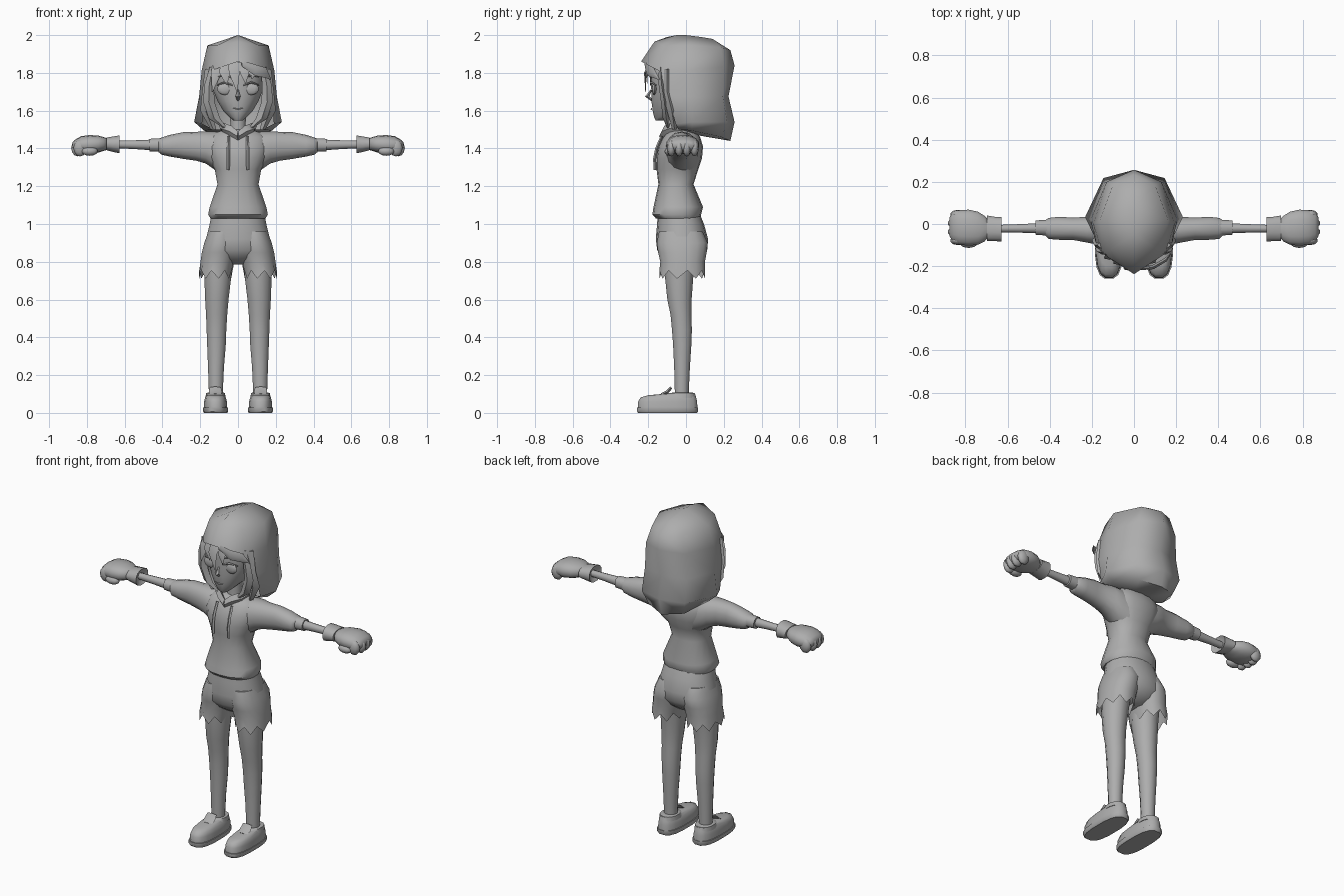
import bpy, bmesh, math
from mathutils import Vector

grey = bpy.data.materials.new("plain_grey")
grey.diffuse_color = (0.42, 0.42, 0.42, 1)


def finish(name, bm, mirror=False, angle=50):
    bmesh.ops.remove_doubles(bm, verts=bm.verts, dist=0.0005)
    bmesh.ops.recalc_face_normals(bm, faces=bm.faces)
    me = bpy.data.meshes.new(name)
    bm.to_mesh(me)
    bm.free()
    me.materials.append(grey)
    for p in me.polygons:
        p.use_smooth = True
    me.set_sharp_from_angle(angle=math.radians(angle))
    ob = bpy.data.objects.new(name, me)
    bpy.context.collection.objects.link(ob)
    if mirror:
        m = ob.modifiers.new("mirror", 'MIRROR')
        m.merge_threshold = 0.0005
    return ob


def skin(bm, loops, caps):
    n = len(loops[0])
    for a, b in zip(loops, loops[1:]):
        for i in range(n):
            j = (i + 1) % n
            bm.faces.new((a[i], a[j], b[j], b[i]))
    if caps[0]:
        bm.faces.new(loops[0])
    if caps[1]:
        bm.faces.new(loops[-1])


def loft(name, rings, axis='z', n=14, p=2.0, mirror=False, caps=(1, 1), jag=0, angle=50):
    """Rings are (position on axis, u0, u1, v0, v1): u,v = x,y on z or y,z on x."""
    bm = bmesh.new()
    loops = []
    for k, (t, u0, u1, v0, v1) in enumerate(rings):
        loop = []
        for i in range(n):
            a = 2 * math.pi * (i + 0.5) / n
            c, s = math.cos(a), math.sin(a)
            u = (u0 + u1) / 2 + (u1 - u0) / 2 * math.copysign(abs(c) ** (2 / p), c)
            v = (v0 + v1) / 2 + (v1 - v0) / 2 * math.copysign(abs(s) ** (2 / p), s)
            w = t + (jag * (-1) ** i if k == len(rings) - 1 else 0)
            loop.append(bm.verts.new((u, v, w) if axis == 'z' else (w, u, v)))
        loops.append(loop)
    skin(bm, loops, caps)
    return finish(name, bm, mirror, angle)


def blade(name, path, widths, thick, mirror=False, side=(1, 0, 0)):
    """Flat tapering strand with a diamond section."""
    bm = bmesh.new()
    s, loops = Vector(side), []
    for i, (q, w) in enumerate(zip(path, widths)):
        d = Vector(path[min(i + 1, len(path) - 1)]) - Vector(path[max(i - 1, 0)])
        nrm = d.cross(s).normalized() * thick * max(0.15, w / max(widths))
        q, h = Vector(q), s * w / 2
        loops.append([bm.verts.new(v) for v in (q - h, q + nrm, q + h, q - nrm)])
    skin(bm, loops, (1, 1))
    return finish(name, bm, mirror)


def ball(name, centre, size, mirror=False, seg=12):
    bm = bmesh.new()
    bmesh.ops.create_uvsphere(bm, u_segments=seg, v_segments=seg // 2 + 1, radius=1)
    for v in bm.verts:
        v.co = Vector([c + a * b for c, a, b in zip(centre, v.co, size)])
    return finish(name, bm, mirror)


# Long hair shell: half grid from back centre to front edge, mirrored
hair_rows = [
    [(0, .14, 1.98), (0, .08, 1.99), (0, 0, 2.0), (0, -.05, 2.0), (0, -.10, 1.99)],
    [(0, .235, 1.92), (.10, .185, 1.935), (.162, .02, 1.945), (.11, -.12, 1.945), (0, -.167, 1.965)],
    [(0, .257, 1.84), (.13, .20, 1.83), (.192, 0, 1.815), (.15, -.14, 1.81), (0, -.238, 1.86)],
    [(0, .225, 1.675), (.14, .195, 1.675), (.206, .02, 1.675), (.18, -.095, 1.675)],
    [(0, .257, 1.54), (.145, .218, 1.54), (.232, .033, 1.54), (.19, -.055, 1.53)],
    [(0, .235, 1.44), (.12, .19, 1.46), (.18, .03, 1.495), (.13, -.04, 1.50)],
    [(0, .07, 1.47), (.04, .06, 1.47), (.06, .02, 1.48), (.06, -.03, 1.50)],
]
bm = bmesh.new()
grid = [[bm.verts.new(c) for c in row] for row in hair_rows]
for a, b in zip(grid, grid[1:]):
    for i in range(min(len(a), len(b)) - 1):
        bm.faces.new((a[i], a[i + 1], b[i + 1], b[i]))
finish("hair_shell", bm, True, 60)

# Head and neck
loft("head", [(1.548, -.025, .025, -.16, -.10), (1.565, -.045, .045, -.17, -.05),
              (1.60, -.08, .08, -.178, .02), (1.65, -.11, .11, -.185, .07),
              (1.70, -.13, .13, -.186, .10), (1.76, -.14, .14, -.188, .12),
              (1.83, -.14, .14, -.185, .12), (1.90, -.10, .10, -.13, .08)], n=16, p=2.2)
loft("neck", [(1.42, -.05, .05, -.08, .02), (1.50, -.042, .042, -.075, .01),
              (1.61, -.045, .045, -.08, .02)], n=10)

# Facial features
blade("nose", [(0, -.184, 1.71), (0, -.205, 1.675), (0, -.18, 1.655)], [.008, .026, .012], .012)
ball("eye", (.07, -.168, 1.715), (.04, .012, .032), True)
blade("eyelid", [(.03, -.188, 1.735), (.07, -.184, 1.75), (.112, -.158, 1.735)],
      [.008, .012, .006], .005, True, (0, 0, 1))
blade("eyebrow", [(.035, -.189, 1.775), (.075, -.181, 1.787), (.11, -.162, 1.778)],
      [.005, .009, .003], .004, True, (0, 0, 1))
blade("mouth", [(-.025, -.18, 1.612), (0, -.184, 1.608), (.025, -.18, 1.612)],
      [.004, .008, .004], .004, False, (0, 0, 1))

# Fringe strands
for i, (x, w, tx, tz) in enumerate([(-.115, .07, -.135, 1.70), (-.07, .07, -.06, 1.735),
                                    (-.02, .07, -.005, 1.70), (.035, .06, .04, 1.745),
                                    (.08, .06, .075, 1.77)]):
    y = -.215 + abs(x) * .55
    blade(f"fringe_{i}", [(x * .85, y + .02, 1.855), (x, y - .012, 1.80), (tx, y - .01, tz)],
          [w, w * .8, .004], .008)
blade("fringe_sweep", [(.02, -.215, 1.85), (.09, -.205, 1.815), (.15, -.17, 1.80), (.175, -.14, 1.765)],
      [.03, .06, .055, .006], .01, False, (0, 0, 1))

# Side locks framing the face
blade("side_lock", [(.135, -.135, 1.83), (.152, -.13, 1.74), (.155, -.115, 1.65),
                    (.125, -.105, 1.56), (.06, -.09, 1.50)], [.03, .05, .06, .06, .015], .018, True)
blade("rear_lock", [(.15, -.10, 1.82), (.165, -.10, 1.70), (.17, -.075, 1.60),
                    (.13, -.06, 1.50)], [.05, .05, .06, .03], .025, True)

# Sweater body, with collar and drawstrings
loft("sweater_body", [(1.03, -.148, .148, -.16, .075), (1.05, -.16, .16, -.178, .08),
                      (1.09, -.152, .152, -.172, .09), (1.21, -.11, .11, -.146, .04),
                      (1.29, -.125, .125, -.156, .065), (1.35, -.155, .155, -.157, .085),
                      (1.41, -.17, .17, -.148, .09), (1.46, -.16, .16, -.122, .075),
                      (1.487, -.12, .12, -.10, .055), (1.50, -.06, .06, -.08, .03)], n=18, p=2.3)
blade("collar", [(.085, -.02, 1.515), (.075, -.08, 1.505), (.035, -.115, 1.49), (0, -.128, 1.465)],
      [.05, .06, .06, .05], .018, True, (0, 0, 1))
blade("drawstring", [(.05, -.128, 1.465), (.052, -.155, 1.40), (.052, -.166, 1.345), (.053, -.164, 1.285)],
      [.016, .018, .018, .018], .008, True)

# Sleeves, forearms, wrist cuffs
loft("sleeve", [(.06, -.115, .07, 1.25, 1.48), (.12, -.11, .065, 1.285, 1.49),
                (.17, -.10, .055, 1.32, 1.49), (.22, -.09, .035, 1.335, 1.488),
                (.29, -.077, .032, 1.345, 1.486), (.36, -.076, .035, 1.357, 1.472),
                (.405, -.072, .03, 1.367, 1.458), (.42, -.058, .02, 1.38, 1.452)], 'x', 14, 2.2, True)
loft("sleeve_cuff", [(.39, -.058, .022, 1.38, 1.456), (.468, -.052, .018, 1.384, 1.452)],
     'x', 12, 2.2, True)
loft("forearm", [(.45, -.045, .005, 1.39, 1.447), (.55, -.042, 0, 1.397, 1.443),
                 (.66, -.04, -.004, 1.402, 1.44)], 'x', 10, 2, True)
loft("wrist_cuff", [(.645, -.05, .005, 1.39, 1.45), (.628, -.085, .034, 1.373, 1.47),
                    (.66, -.083, .036, 1.38, 1.465), (.697, -.083, .042, 1.39, 1.458)],
     'x', 12, 2.3, True)

# Hands with curled fingers
loft("hand", [(.69, -.06, .02, 1.392, 1.452), (.71, -.085, .04, 1.388, 1.46),
              (.74, -.10, .06, 1.378, 1.468), (.785, -.105, .07, 1.37, 1.471),
              (.83, -.10, .067, 1.372, 1.465), (.86, -.085, .055, 1.385, 1.448),
              (.875, -.06, .035, 1.40, 1.435)], 'x', 14, 2.3, True)
for i in range(4):
    y = -.078 + i * .041
    blunt = .012 if i in (0, 3) else 0
    ball(f"finger_{i}", (.848 - blunt, y, 1.402), (.037, .0225, .044), True, 10)
ball("thumb", (.785, -.088, 1.385), (.045, .026, .024), True, 10)

# Shorts: hips plus a ragged leg on each side
loft("shorts_hips", [(1.05, -.142, .142, -.15, .075), (1.0, -.152, .152, -.153, .095),
                     (.92, -.172, .172, -.16, .117), (.86, -.182, .182, -.152, .112),
                     (.82, -.14, .14, -.12, .085), (.785, -.06, .06, -.07, .04)], n=18, p=2.2)
loft("shorts_leg", [(.96, .01, .158, -.145, .09), (.90, .006, .18, -.157, .117),
                    (.85, .008, .193, -.15, .112), (.80, .018, .20, -.138, .102),
                    (.732, .035, .207, -.143, .103)],
     n=16, p=2.2, mirror=True, caps=(1, 0), jag=.022)

# Legs
loft("leg", [(.84, .025, .182, -.12, .06), (.73, .032, .181, -.115, .042),
             (.60, .048, .176, -.101, .032), (.52, .055, .171, -.084, .03),
             (.44, .06, .168, -.076, .033), (.36, .063, .165, -.07, .03),
             (.24, .073, .16, -.064, .022), (.09, .08, .155, -.06, .015)], n=12, mirror=True)

# Shoes: sole, upper, ankle collar and tongue
loft("shoe_sole", [(0, .056, .18, -.255, .06), (.008, .052, .186, -.262, .066),
                   (.028, .052, .186, -.262, .066)], n=16, p=2.8, mirror=True, angle=40)
loft("shoe_upper", [(.026, .056, .182, -.258, .063), (.06, .058, .18, -.256, .061),
                    (.082, .064, .175, -.242, .056), (.094, .072, .168, -.20, .052),
                    (.102, .076, .164, -.10, .048)], n=16, p=2.6, mirror=True)
loft("shoe_collar", [(.08, .064, .174, -.11, .052), (.105, .068, .17, -.085, .046),
                     (.108, .08, .157, -.065, .03)], n=14, p=2.3, mirror=True)
blade("shoe_tongue", [(.12, -.13, .096), (.12, -.10, .11), (.12, -.078, .135)],
      [.06, .07, .06], .009, True)
